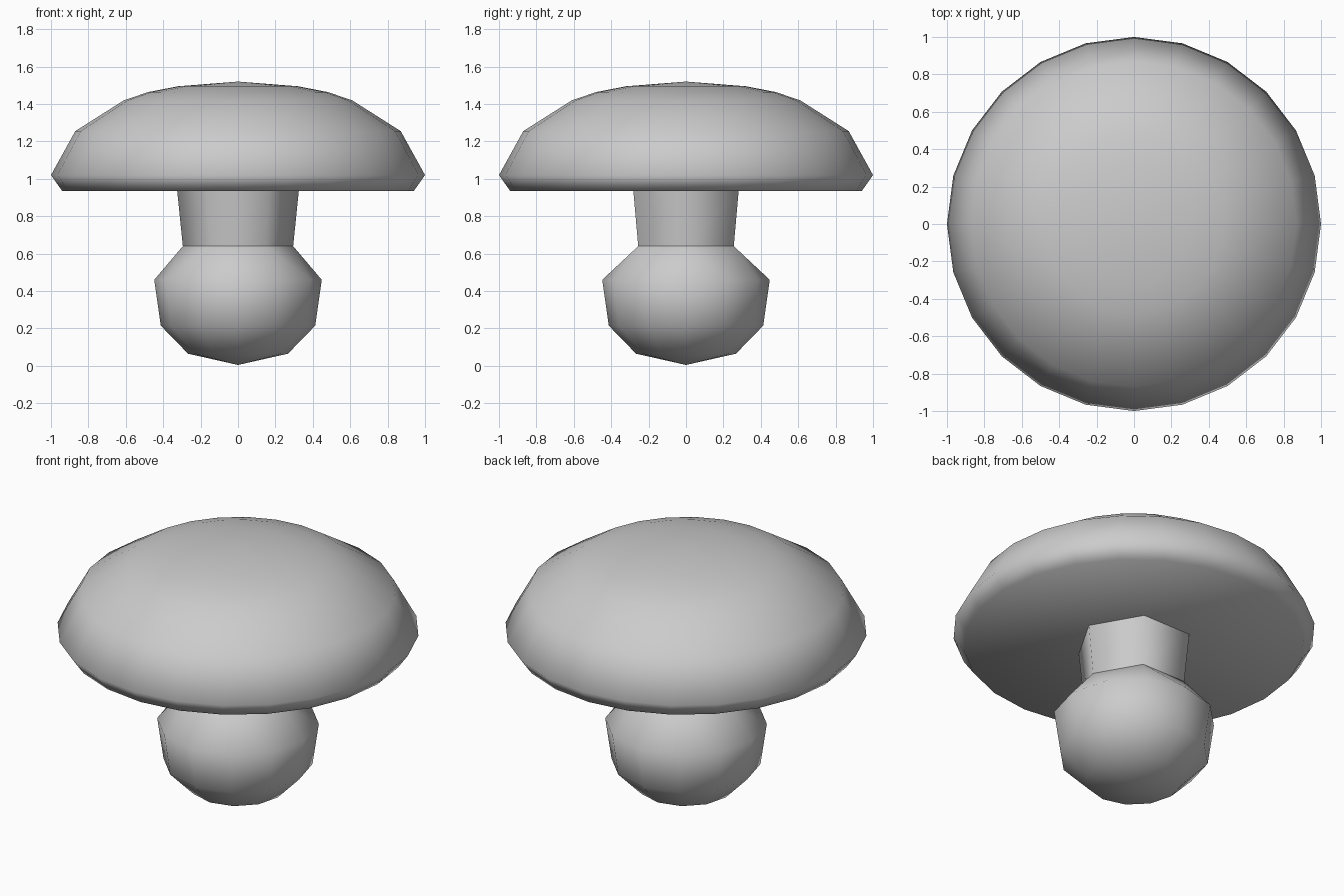
import bpy, bmesh
from math import cos, sin, pi, radians

if "Cube" in bpy.data.objects:
    bpy.data.objects.remove(bpy.data.objects["Cube"])


def ring(bm, r, z, n):
    return [bm.verts.new((r * cos(2 * pi * i / n), r * sin(2 * pi * i / n), z)) for i in range(n)]


def join(bm, a, b):
    n = len(a)
    for i in range(n):
        j = (i + 1) % n
        bm.faces.new((a[i], a[j], b[j], b[i]))


def fan(bm, a, z):
    tip = bm.verts.new((0, 0, z))
    for i in range(len(a)):
        bm.faces.new((tip, a[i], a[(i + 1) % len(a)]))


def finish(bm, name, angle):
    bmesh.ops.recalc_face_normals(bm, faces=bm.faces)
    me = bpy.data.meshes.new(name)
    bm.to_mesh(me)
    bm.free()
    ob = bpy.data.objects.new(name, me)
    bpy.context.collection.objects.link(ob)
    bpy.ops.object.select_all(action='DESELECT')
    ob.select_set(True)
    bpy.context.view_layer.objects.active = ob
    bpy.ops.object.shade_smooth_by_angle(angle=radians(angle))
    return ob


# Domed cap with a flat underside
bm = bmesh.new()
profile = [(0.94, 0.935), (1.0, 1.02), (0.87, 1.255), (0.61, 1.42), (0.48, 1.464), (0.32, 1.495)]
rings = [ring(bm, r, z, 24) for r, z in profile]
for a, b in zip(rings, rings[1:]):
    join(bm, a, b)
fan(bm, rings[-1], 1.52)
bm.faces.new(rings[0])
finish(bm, "mushroom_cap", 65)

# Twelve-sided bulb, narrowing to a six-sided neck
bm = bmesh.new()
rings = [ring(bm, r, z, 12) for r, z in [(0.267, 0.065), (0.413, 0.215), (0.448, 0.46)]]
for a, b in zip(rings, rings[1:]):
    join(bm, a, b)
fan(bm, rings[0], 0.005)
wide, neck = rings[-1], ring(bm, 0.295, 0.64, 6)
for k in range(6):
    bm.faces.new((neck[k], wide[2 * k - 1], wide[2 * k]))
    bm.faces.new((neck[k], wide[2 * k], wide[2 * k + 1]))
    bm.faces.new((neck[k], wide[2 * k + 1], neck[(k + 1) % 6]))

# Flared six-sided stem up to the cap
join(bm, neck, ring(bm, 0.325, 0.935, 6))
stem = finish(bm, "stem_and_bulb", 61)
# Keep the neck crease sharp
for e in stem.data.edges:
    if all(abs(stem.data.vertices[v].co.z - 0.64) < 1e-4 for v in e.vertices):
        e.use_edge_sharp = True
